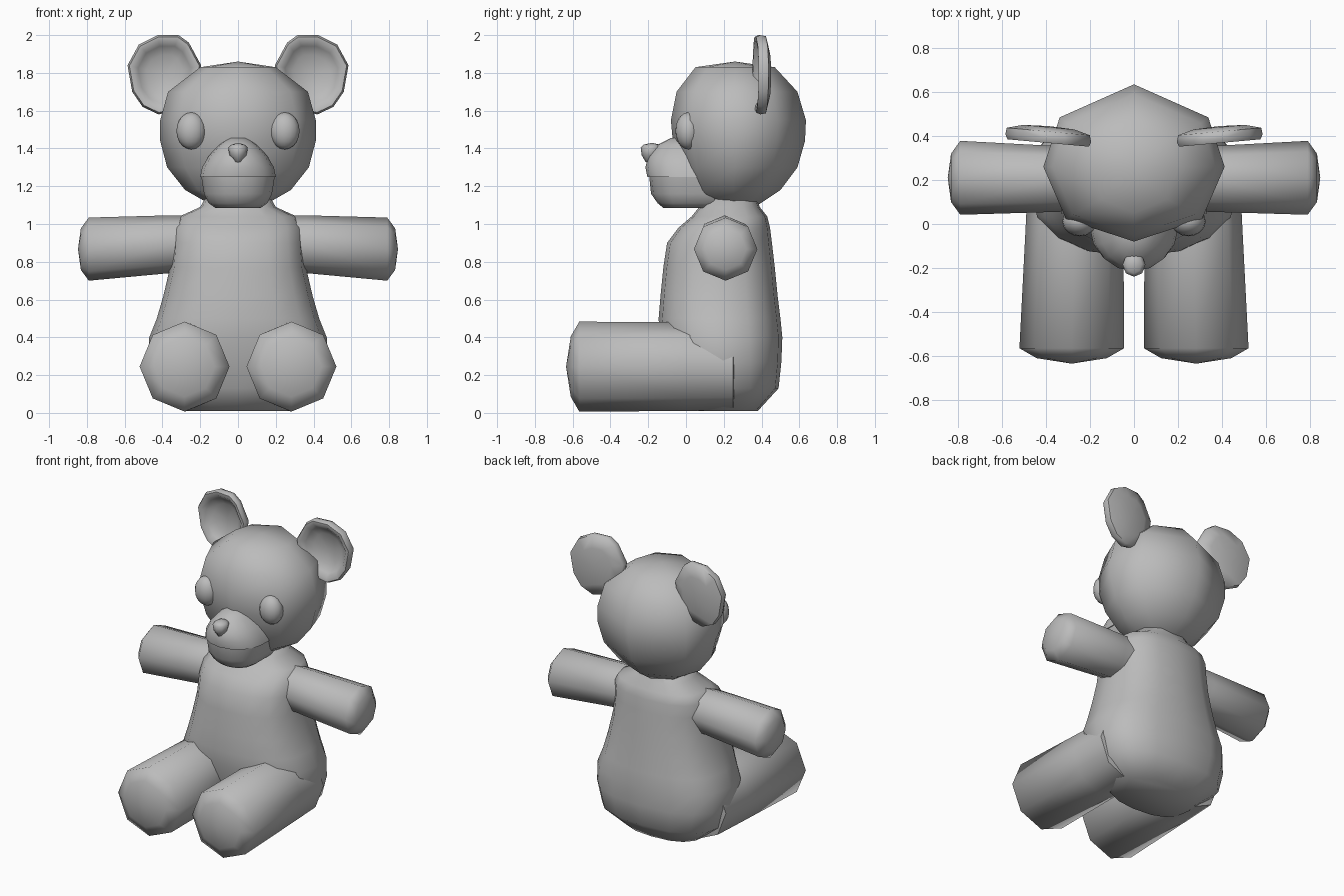
import bpy, bmesh, math
from mathutils import Vector

if "Cube" in bpy.data.objects:
    bpy.data.objects.remove(bpy.data.objects["Cube"])

fur = bpy.data.materials.new("soft_grey")
fur.diffuse_color = (0.5, 0.5, 0.5, 1)
fur.use_nodes = True
fur.node_tree.nodes["Principled BSDF"].inputs["Base Color"].default_value = fur.diffuse_color


def finish(name, bm, angle=65):
    bmesh.ops.recalc_face_normals(bm, faces=bm.faces[:])
    mesh = bpy.data.meshes.new(name)
    bm.to_mesh(mesh)
    bm.free()
    mesh.materials.append(fur)
    ob = bpy.data.objects.new(name, mesh)
    bpy.context.collection.objects.link(ob)
    bpy.ops.object.select_all(action='DESELECT')
    ob.select_set(True)
    bpy.context.view_layer.objects.active = ob
    bpy.ops.object.shade_smooth_by_angle(angle=math.radians(angle))
    return ob


def loft(name, rings, start=None, end=None, angle=65):
    """Skin a list of closed rings; close each end with a centre point or flat face."""
    bm = bmesh.new()
    loops = [[bm.verts.new(p) for p in r] for r in rings]
    n = len(loops[0])
    for a, b in zip(loops, loops[1:]):
        for i in range(n):
            bm.faces.new((a[i], a[(i + 1) % n], b[(i + 1) % n], b[i]))
    for loop, tip in ((loops[0], start), (loops[-1], end)):
        if tip:
            v = bm.verts.new(tip)
            for i in range(n):
                bm.faces.new((loop[i], loop[(i + 1) % n], v))
        else:
            bm.faces.new(loop)
    return finish(name, bm, angle)


def oval(z, half, front, back, n=16, power=0.8):
    """Horizontal rounded ring between a front and a back depth."""
    mid, depth = (front + back) / 2, (back - front) / 2
    pts = []
    for i in range(n):
        a = math.tau * i / n
        c, s = math.cos(a), math.sin(a)
        pts.append((half * math.copysign(abs(c) ** power, c),
                    mid + depth * math.copysign(abs(s) ** power, s), z))
    return pts


# Torso, pear shaped, narrowing into the neck
torso = [(0.01, 0.28, 0.00, 0.38), (0.13, 0.43, -0.07, 0.49), (0.27, 0.47, -0.11, 0.505),
         (0.40, 0.47, -0.14, 0.51), (0.50, 0.43, -0.145, 0.50), (0.62, 0.395, -0.135, 0.485),
         (0.77, 0.36, -0.12, 0.47), (0.90, 0.35, -0.10, 0.455), (0.98, 0.345, -0.04, 0.445),
         (1.04, 0.31, 0.03, 0.43), (1.09, 0.20, 0.07, 0.39), (1.16, 0.16, 0.09, 0.37)]
loft("torso", [oval(*t) for t in torso])

# Head: eight-sided stack, broad at the cheeks and peaked at the back
PLAN = [(1, 0), (0.82, 0.6), (0, 1), (-0.82, 0.6), (-1, 0), (-0.75, -0.7), (0, -1), (0.75, -0.7)]


def head_ring(z, half, front, back, mid):
    return [(half * u, mid + v * (back - mid if v > 0 else mid - front), z) for u, v in PLAN]


head = [(1.10, 0.14, 0.09, 0.38, 0.25), (1.18, 0.28, 0.03, 0.50, 0.25),
        (1.30, 0.375, -0.03, 0.59, 0.26), (1.44, 0.412, -0.07, 0.63, 0.26),
        (1.55, 0.412, -0.08, 0.635, 0.26), (1.70, 0.37, -0.05, 0.59, 0.26),
        (1.83, 0.20, 0.05, 0.47, 0.26)]
loft("head", [head_ring(*h) for h in head], (0, 0.25, 1.08), (0, 0.26, 1.86))


# Muzzle with an overhanging upper lip, and the lower jaw below it
def snout_ring(z, half, front, rear):
    out = [(half, rear, z)]
    for i in range(9):
        a = math.pi * i / 8
        out.append((half * math.cos(a), -0.02 + (front + 0.02) * math.sin(a), z))
    return out + [(-half, rear, z)]


loft("upper_muzzle", [snout_ring(*s) for s in (
    (1.25, 0.20, -0.205, 0.15), (1.30, 0.19, -0.215, 0.15), (1.36, 0.155, -0.20, 0.15),
    (1.42, 0.10, -0.15, 0.15), (1.455, 0.05, -0.08, 0.15))], angle=50)
loft("lower_jaw", [snout_ring(*s) for s in (
    (1.085, 0.12, -0.12, 0.15), (1.11, 0.155, -0.15, 0.15), (1.16, 0.18, -0.185, 0.15),
    (1.255, 0.195, -0.195, 0.15))], angle=50)

# Nose: small inverted teardrop
nose = [(1.33, 0.018, -0.215, -0.15), (1.365, 0.045, -0.235, -0.14),
        (1.405, 0.052, -0.24, -0.13), (1.42, 0.035, -0.225, -0.14)]
loft("nose", [oval(*t, n=8, power=1) for t in nose], (0, -0.18, 1.31), (0, -0.18, 1.43))


def octagon(axis, along, centre, ra, rb):
    """Upright octagon across the x or y axis."""
    pts = []
    for i in range(8):
        a = math.tau * i / 8
        u, z = centre[0] + ra * math.cos(a), centre[1] + rb * math.sin(a)
        pts.append((along, u, z) if axis == 'x' else (u, along, z))
    return pts


# Ear outline (offset from ear centre), listed clockwise from the inner side
EAR = [(-0.19, 0.05), (-0.125, 0.17), (-0.07, 0.21), (0.04, 0.21), (0.14, 0.16), (0.2, 0.05),
       (0.175, -0.09), (0.12, -0.17), (0.035, -0.21), (-0.09, -0.18), (-0.17, -0.08)]

for side, s in (("left", 1), ("right", -1)):
    # Leg with a shallow domed sole
    loft(side + "_leg", [
        octagon('y', 0.25, (s * 0.265, 0.245), 0.215, 0.23),
        octagon('y', 0.00, (s * 0.27, 0.245), 0.222, 0.235),
        octagon('y', -0.565, (s * 0.283, 0.245), 0.238, 0.238),
        octagon('y', -0.61, (s * 0.283, 0.245), 0.16, 0.16)],
        (s * 0.265, 0.28, 0.245), (s * 0.283, -0.635, 0.245))

    # Arm with a shallow domed paw
    loft(side + "_arm", [
        octagon('x', s * 0.20, (0.205, 0.895), 0.145, 0.15),
        octagon('x', s * 0.36, (0.205, 0.893), 0.150, 0.153),
        octagon('x', s * 0.79, (0.210, 0.867), 0.168, 0.167),
        octagon('x', s * 0.832, (0.210, 0.867), 0.11, 0.11)],
        (s * 0.18, 0.205, 0.895), (s * 0.847, 0.210, 0.867))

    # Ear: cupped disc with a rounded rim
    def ear_ring(scale, y):
        return [(s * (0.385 + scale * u), y + 0.09 * scale * u, 1.79 + scale * w) for u, w in EAR]

    loft(side + "_ear", [ear_ring(0.5, 0.425), ear_ring(0.72, 0.395), ear_ring(0.84, 0.37),
                         ear_ring(0.95, 0.368), ear_ring(1.0, 0.39), ear_ring(0.97, 0.42),
                         ear_ring(0.6, 0.44)],
         (s * 0.385, 0.43, 1.79), (s * 0.385, 0.445, 1.79))

    # Eye: upright egg
    bm = bmesh.new()
    bmesh.ops.create_uvsphere(bm, u_segments=16, v_segments=10, radius=1)
    bmesh.ops.scale(bm, vec=(0.079, 0.068, 0.098), verts=bm.verts)
    bmesh.ops.translate(bm, vec=Vector((s * 0.247, 0.012, 1.493)), verts=bm.verts)
    finish(side + "_eye", bm)
